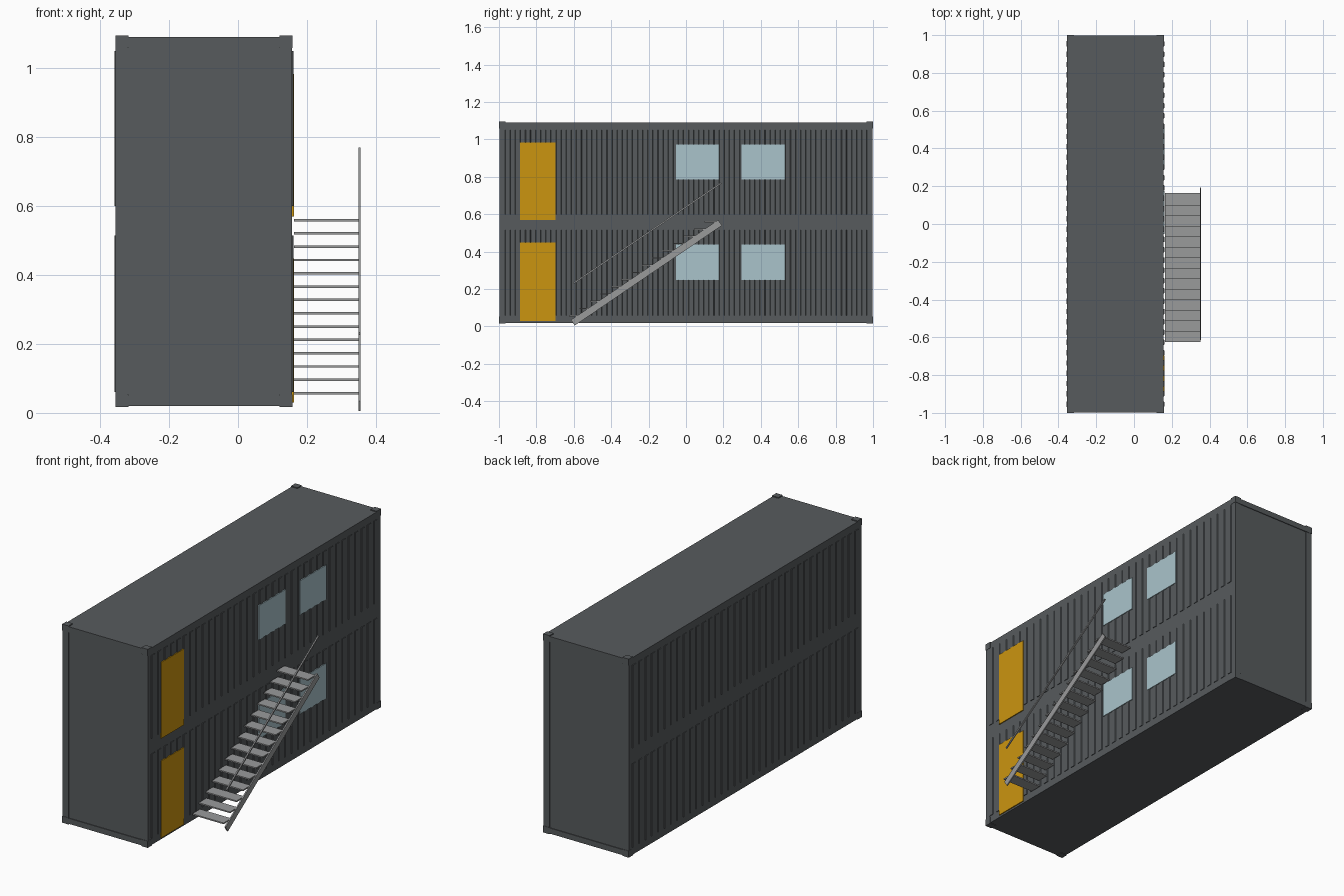
import bpy, bmesh, math
from mathutils import Matrix, Vector

if "Cube" in bpy.data.objects:
    bpy.data.objects.remove(bpy.data.objects["Cube"])


def material(name, rgb):
    m = bpy.data.materials.new(name)
    m.use_nodes = True
    m.diffuse_color = (*rgb, 1)
    m.node_tree.nodes["Principled BSDF"].inputs["Base Color"].default_value = (*rgb, 1)
    return m


STEEL = material("dark grey steel", (0.095, 0.104, 0.11))
YELLOW = material("door yellow", (0.6, 0.3, 0.005))
GLASS = material("pale blue glass", (0.4, 0.55, 0.6))
METAL = material("light grey metal", (0.32, 0.325, 0.33))


def add_box(bm, lo, hi):
    lo, hi = Vector(lo), Vector(hi)
    mat = Matrix.Translation((lo + hi) / 2) @ Matrix.Diagonal((*(hi - lo), 1))
    return bmesh.ops.create_cube(bm, size=1, matrix=mat)["verts"]


def finish(bm, name, mat):
    me = bpy.data.meshes.new(name)
    bm.to_mesh(me)
    bm.free()
    me.materials.append(mat)
    ob = bpy.data.objects.new(name, me)
    bpy.context.collection.objects.link(ob)
    return ob


def boxes(name, mat, spans):
    bm = bmesh.new()
    for lo, hi in spans:
        add_box(bm, lo, hi)
    return finish(bm, name, mat)


X0, X1, Z0, Z1 = -0.355, 0.157, 0.02, 1.09

# Container body with end walls set back between the corner posts
boxes("container_body", STEEL, [((X0, -0.994, Z0), (X1, 0.994, Z1))])
ends = []
for s in (-1, 1):
    ya, yb = sorted((s * 0.95, s * 0.998))
    ends += [((X0, ya, Z0), (X0 + 0.035, yb, Z1)), ((X1 - 0.035, ya, Z0), (X1, yb, Z1)),
             ((X0, ya, Z1 - 0.03), (X1, yb, Z1)), ((X0, ya, Z0), (X1, yb, Z0 + 0.03))]
boxes("end_frames", STEEL, ends)

# Corner castings
castings = []
for xa in (X0 - 0.001, X1 - 0.037):
    for ya in (-1, 0.964):
        for za in (Z0 - 0.003, Z1 - 0.031):
            castings.append(((xa, ya, za), (xa + 0.038, ya + 0.036, za + 0.036)))
boxes("corner_castings", STEEL, castings)

# Pressed ribs on both long walls, two storeys
bm = bmesh.new()
COUNT, PITCH, PROUD = 36, 0.0545, 0.0035
for face, s in ((X0, -1), (X1, 1)):
    for za, zb in ((0.06, 0.515), (0.60, 1.05)):
        for i in range(COUNT):
            y = (i - (COUNT - 1) / 2) * PITCH
            out = face + s * PROUD
            verts = add_box(bm, (min(face, out), y - 0.015, za), (max(face, out), y + 0.015, zb))
            for v in verts:
                if abs(v.co.x - out) < 1e-5:
                    v.co.y += 0.003 * (1 if v.co.y < y else -1)
finish(bm, "wall_ribs", STEEL)

# Doors and windows as thin plates on the stair side
PX = X1 + 0.0055
for name, za, zb in (("lower_door", 0.03, 0.448), ("upper_door", 0.57, 0.983)):
    boxes(name, YELLOW, [((X1, -0.888, za), (PX, -0.697, zb))])
for floor, za, zb in (("lower", 0.248, 0.438), ("upper", 0.786, 0.972)):
    for side, ya, yb in (("front", -0.053, 0.176), ("back", 0.298, 0.528)):
        boxes(f"{floor}_{side}_window", GLASS, [((X1, ya, za), (PX, yb, zb))])

# Stair treads
treads = []
for i in range(14):
    y, z = -0.625 + 0.0557 * i, 0.054 + 0.0386 * i
    treads.append(((0.163, y, z), (0.351, y + 0.066, z + 0.007)))
boxes("stair_treads", METAL, treads)


# Sloping bar in the y-z plane
def slope_bar(name, a, b, height, xa, xb):
    (ya, za), (yb, zb) = a, b
    bm = bmesh.new()
    half = math.hypot(yb - ya, zb - za) / 2
    add_box(bm, (xa, -half, -height / 2), (xb, half, height / 2))
    turn = Matrix.Rotation(math.atan2(zb - za, yb - ya), 4, "X")
    bm.transform(Matrix.Translation((0, (ya + yb) / 2, (za + zb) / 2)) @ turn)
    finish(bm, name, METAL)


slope_bar("stair_stringer", (-0.605, 0.02), (0.182, 0.555), 0.036, 0.349, 0.356)
slope_bar("handrail", (-0.603, 0.23), (0.188, 0.767), 0.008, 0.349, 0.356)
